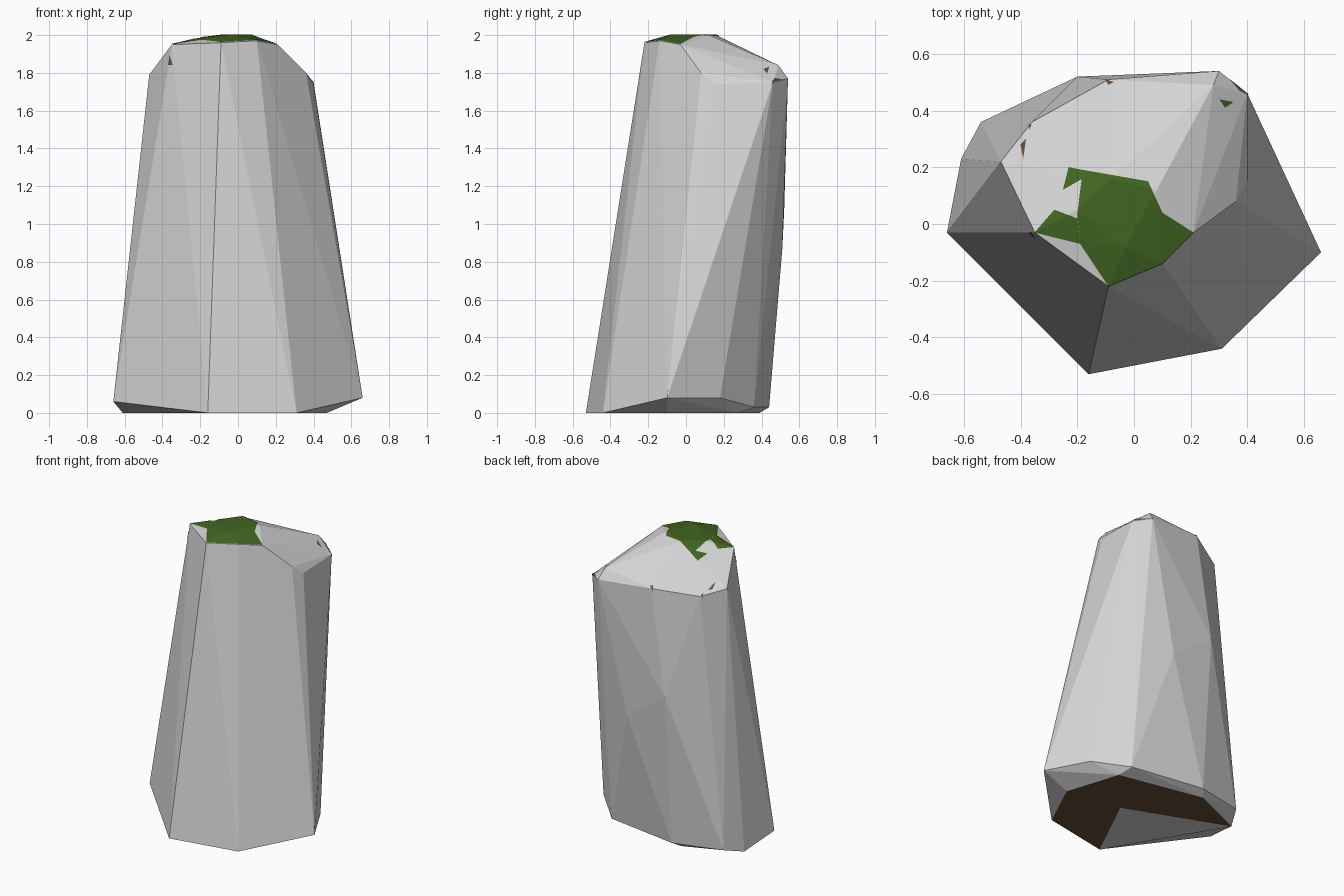
import bpy, bmesh, math
from mathutils import Vector

if "Cube" in bpy.data.objects:
    bpy.data.objects.remove(bpy.data.objects["Cube"], do_unlink=True)


def make_material(name, colour):
    mat = bpy.data.materials.new(name)
    mat.use_nodes = True
    mat.diffuse_color = (*colour, 1)
    shader = next(n for n in mat.node_tree.nodes if n.type == "BSDF_PRINCIPLED")
    shader.inputs["Base Color"].default_value = (*colour, 1)
    shader.inputs["Roughness"].default_value = 0.9
    return mat


stone = make_material("pale grey stone", (0.66, 0.66, 0.66))
moss = make_material("moss green", (0.052, 0.13, 0.015))
soil = make_material("soil brown", (0.13, 0.075, 0.04))


def add_object(name, bm, materials):
    mesh = bpy.data.meshes.new(name)
    bm.to_mesh(mesh)
    obj = bpy.data.objects.new(name, mesh)
    for mat in materials:
        mesh.materials.append(mat)
    bpy.context.scene.collection.objects.link(obj)
    return obj


# Corner rings of the faceted boulder, from the ground up
underside = [(-.61, .23), (-.16, -.53), (.31, -.44), (.47, -.1), (.35, .27), (-.24, .39)]
foot = [(-.66, -.03, .06), (.66, -.1, .08), (.51, .18, .08), (.32, .36, .03),
        (-.2, .44, .03), (-.54, .36, .04)]
waist = [(-.2, .52, 1.08), (.1, .51, .87)]
shoulder = [(-.47, .22, 1.79), (-.36, .36, 1.76), (-.09, .51, 1.8), (.3, .54, 1.77),
            (.4, .46, 1.75), (.4, .15, 1.74), (.36, .08, 1.8), (.28, .49, 1.84)]
crown = [(-.35, -.03, 1.95), (-.09, -.22, 1.96), (.1, -.14, 1.97), (.21, -.03, 1.95),
         (-.2, .05, 1.985), (-.03, -.08, 2), (.08, .12, 2), (-.08, .16, 2)]

rock = bmesh.new()
for corner in [(x, y, 0) for x, y in underside] + foot + waist + shoulder + crown:
    rock.verts.new(corner)
hull = bmesh.ops.convex_hull(rock, input=rock.verts)
bmesh.ops.delete(rock, geom=[v for v in rock.verts if not v.link_faces], context="VERTS")
bmesh.ops.dissolve_limit(rock, angle_limit=math.radians(1),
                         verts=rock.verts, edges=rock.edges)
bmesh.ops.recalc_face_normals(rock, faces=rock.faces)
rock.normal_update()

# Soil clings to the flat underside
for face in rock.faces:
    face.smooth = False
    face.material_index = 1 if face.normal.z < -0.99 else 0
add_object("boulder", rock, [stone, soil])


def patch(name, outline, mat, low=1.7, down=False):
    """Thin skin over the rock inside a convex, counter-clockwise outline."""
    bm = rock.copy()
    planes = [(Vector((0, 0, low)), Vector((0, 0, -1)))]
    for a, b in zip(outline, outline[1:] + outline[:1]):
        planes.append((Vector((*a, 0)), Vector((b[1] - a[1], a[0] - b[0], 0))))
    for point, normal in planes:
        bmesh.ops.bisect_plane(bm, geom=bm.verts[:] + bm.edges[:] + bm.faces[:],
                               plane_co=point, plane_no=normal, clear_outer=True)
    bm.normal_update()
    stray = [f for f in bm.faces if (f.normal.z > -0.99 if down else f.normal.z < 0)]
    bmesh.ops.delete(bm, geom=stray, context="FACES")
    bm.normal_update()
    lift = -0.002 if down else 0.002
    for v in bm.verts:
        v.co.z += lift
        if not down:
            v.co += v.normal * lift
    for f in bm.faces:
        f.material_index = 0
    add_object(name, bm, [mat])
    bm.free()


# Moss cap, made of overlapping lobes
patch("moss_cap", [(-.09, -.22), (.1, -.14), (.1, .04), (.05, .15), (-.18, .19),
                   (-.2, .03), (-.19, -.07)], moss)
patch("moss_right_lobe", [(.1, -.14), (.21, -.03), (.1, .04)], moss)
patch("moss_left_lobe", [(-.35, -.03), (-.19, -.07), (-.2, .02), (-.28, .05)], moss)
patch("moss_back_lobe", [(-.25, .12), (-.18, .16), (-.18, .19), (-.23, .2)], moss)
patch("moss_fleck", [(.32, .41), (.35, .43), (.3, .44)], moss)

# Soil flecks around the rim
patch("soil_corner", [(.37, .47), (.43, .44), (.36, .56), (.32, .53)], soil, 1.73)
patch("soil_back_fleck", [(-.09, .49), (-.07, .5), (-.1, .51)], soil)
patch("soil_side_fleck", [(-.39, .23), (-.38, .3), (-.4, .28)], soil)
patch("soil_upper_fleck", [(-.37, .33), (-.36, .35), (-.37, .35)], soil)
patch("soil_front_fleck", [(-.38, -.03), (-.34, -.06), (-.36, -.03)], soil, 1.84)

# Bare stone on the front part of the underside
patch("bare_underside", [(-.61, .23), (-.16, -.53), (.08, -.04)], stone, -1, True)
rock.free()
